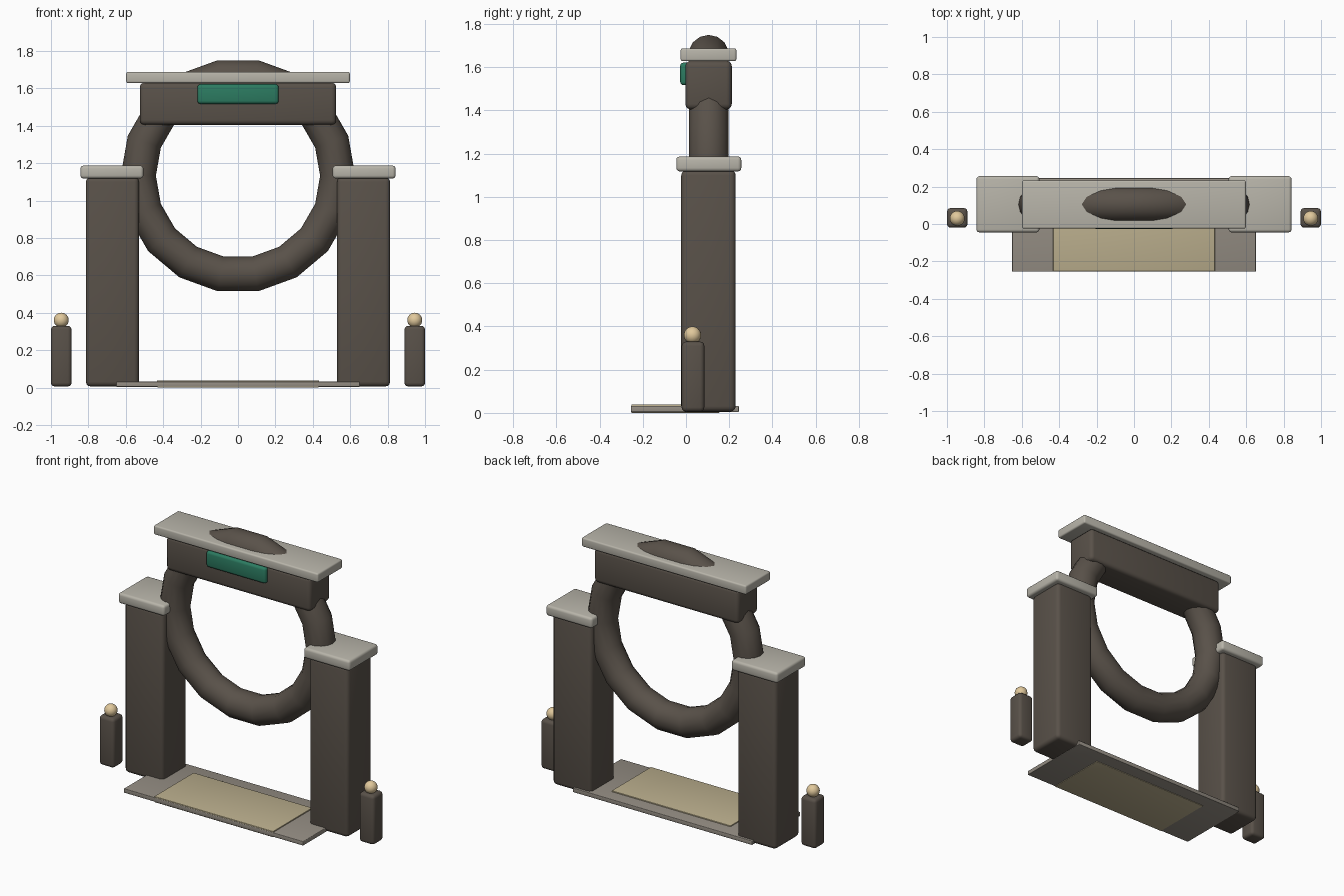
import bpy, math

if "Cube" in bpy.data.objects:
    bpy.data.objects.remove(bpy.data.objects["Cube"])


def material(name, rgb):
    m = bpy.data.materials.new(name)
    m.diffuse_color = (*rgb, 1)
    m.use_nodes = True
    m.node_tree.nodes["Principled BSDF"].inputs["Base Color"].default_value = m.diffuse_color
    return m


DARK = material("dark_stone", (0.10, 0.083, 0.067))
PALE = material("pale_stone", (0.48, 0.46, 0.40))
SLAB = material("step_stone", (0.30, 0.27, 0.23))
SAND = material("sand", (0.50, 0.43, 0.27))
GREEN = material("green_panel", (0.025, 0.20, 0.12))
LAMP = material("lamp_glow", (0.75, 0.58, 0.33))


def finish(name, mat):
    ob = bpy.context.object
    ob.name = name
    ob.data.materials.append(mat)
    bpy.ops.object.shade_smooth_by_angle(angle=math.radians(40))
    return ob


def box(name, x, y, z, mat, bevel=0.0):
    """Box from (min, max) pairs with rounded edges."""
    bpy.ops.mesh.primitive_cube_add(size=1, location=[sum(r) / 2 for r in (x, y, z)])
    ob = bpy.context.object
    ob.scale = [r[1] - r[0] for r in (x, y, z)]
    bpy.ops.object.transform_apply(location=False, rotation=False, scale=True)
    if bevel:
        b = ob.modifiers.new("bevel", 'BEVEL')
        b.width, b.segments = bevel, 3
        bpy.ops.object.modifier_apply(modifier="bevel")
    return finish(name, mat)


def side_box(name, x, y, z, mat, bevel):
    """The same box on the left and on the right."""
    box(name + "_right", x, y, z, mat, bevel)
    box(name + "_left", (-x[1], -x[0]), y, z, mat, bevel)


# Threshold slab and sand-coloured walkway
box("threshold_slab", (-0.652, 0.652), (-0.255, 0.245), (0.004, 0.032), SLAB, 0.004)
box("walkway", (-0.432, 0.432), (-0.253, 0.155), (0.0, 0.039), SAND, 0.003)

# Pillars with caps
side_box("pillar", (0.53, 0.813), (-0.022, 0.23), (0.006, 1.125), DARK, 0.025)
side_box("pillar_cap", (0.506, 0.842), (-0.045, 0.256), (1.118, 1.187), PALE, 0.016)

# Ring standing between the pillars, its top showing above the roof slab
bpy.ops.mesh.primitive_torus_add(
    major_radius=0.533, minor_radius=0.094, major_segments=18, minor_segments=14,
    location=(0, 0.105, 1.1325), rotation=(math.pi / 2, 0, 0))
finish("ring", DARK)

# Lintel, roof slab and front panel
box("lintel", (-0.525, 0.525), (-0.003, 0.212), (1.405, 1.63), DARK, 0.025)
box("roof_slab", (-0.598, 0.598), (-0.025, 0.233), (1.628, 1.688), PALE, 0.01)
box("front_panel", (-0.217, 0.217), (-0.027, 0.03), (1.517, 1.622), GREEN, 0.016)

# Bollards with lamps
side_box("bollard", (0.89, 1.0), (-0.02, 0.085), (0.006, 0.33), DARK, 0.02)
for side, s in (("left", -1), ("right", 1)):
    bpy.ops.mesh.primitive_uv_sphere_add(
        segments=20, ring_count=12, radius=0.04, location=(s * 0.945, 0.03, 0.36))
    finish("bollard_lamp_" + side, LAMP)
